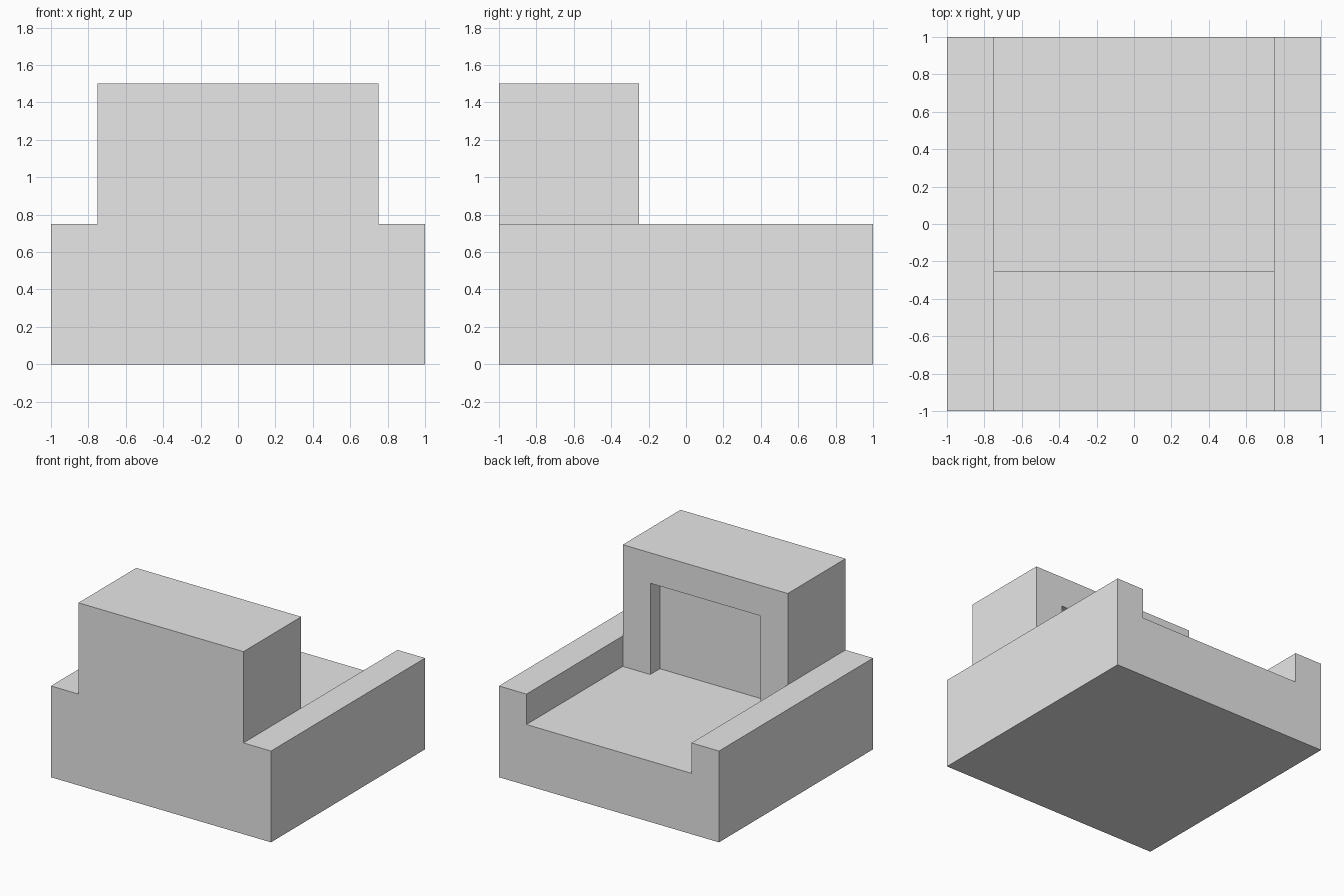
import bpy
import bmesh
from mathutils import Matrix, Vector

default_cube = bpy.data.objects.get("Cube")
if default_cube:
    bpy.data.objects.remove(default_cube, do_unlink=True)

# Single upholstery colour
grey = bpy.data.materials.new("light_grey")
grey.use_nodes = True
colour = (0.8, 0.8, 0.8, 1.0)
grey.diffuse_color = colour
grey.node_tree.nodes["Principled BSDF"].inputs["Base Color"].default_value = colour


def box_mesh(low, high):
    """Box between two opposite corners."""
    low, high = Vector(low), Vector(high)
    bm = bmesh.new()
    place = Matrix.Translation((low + high) / 2) @ Matrix.Diagonal((high - low).to_4d())
    bmesh.ops.create_cube(bm, size=1, matrix=place)
    bm.normal_update()
    return bm


def add_part(name, bm):
    mesh = bpy.data.meshes.new(name)
    bm.to_mesh(mesh)
    bm.free()
    mesh.materials.append(grey)
    part = bpy.data.objects.new(name, mesh)
    bpy.context.collection.objects.link(part)
    return part


SEAT_TOP = 0.5

# Seat block between the arms
add_part("seat", box_mesh((-0.75, -1, 0), (0.75, 1, SEAT_TOP)))

# Two mirrored armrests reaching the floor
for name, x in (("left_arm", 0.75), ("right_arm", -1)):
    add_part(name, box_mesh((x, -1, 0), (x + 0.25, 1, 0.75)))

# Backrest with a shallow recess, trimmed so the recess opens onto the seat
bm = box_mesh((-0.75, -1, 0.15), (0.75, -0.25, 1.5))
panel = max(bm.faces, key=lambda f: f.normal.y)
bmesh.ops.inset_region(bm, faces=[panel], thickness=0.25, use_even_offset=True)
recess = bmesh.ops.extrude_discrete_faces(bm, faces=[panel])["faces"][0]
bmesh.ops.translate(bm, verts=recess.verts, vec=(0, -0.125, 0))
bmesh.ops.bisect_plane(bm, geom=bm.verts[:] + bm.edges[:] + bm.faces[:],
                       plane_co=(0, 0, SEAT_TOP), plane_no=(0, 0, 1),
                       clear_inner=True)
add_part("backrest", bm)
